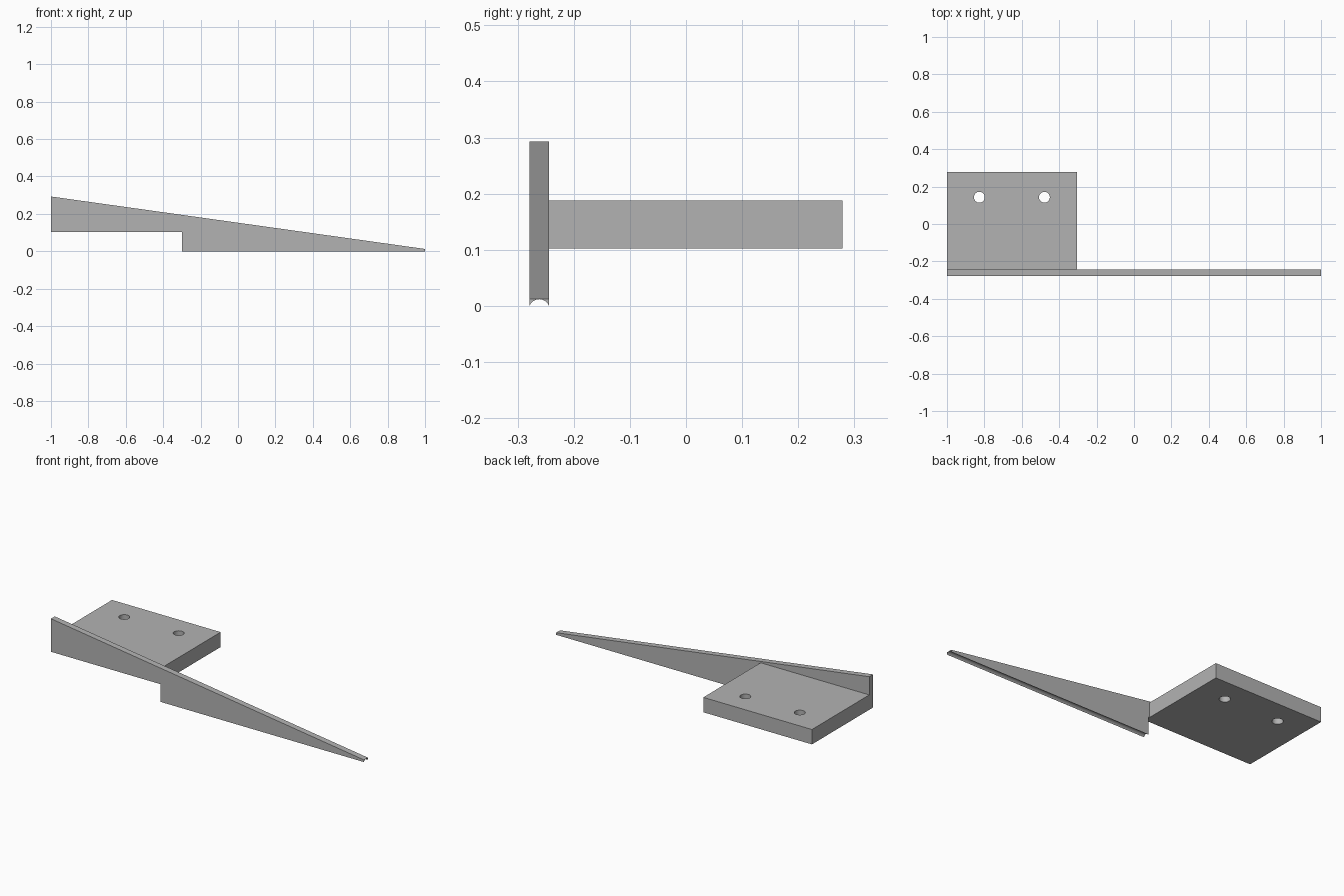
import bpy
import bmesh
import math

cube = bpy.data.objects.get("Cube")
if cube:
    bpy.data.objects.remove(cube, do_unlink=True)

# Single grey finish
GREY = (0.45, 0.45, 0.45, 1.0)
grey = bpy.data.materials.new("plain grey")
grey.use_nodes = True
grey.diffuse_color = GREY
grey.node_tree.nodes["Principled BSDF"].inputs["Base Color"].default_value = GREY


def extrude(name, outline, direction):
    """Solid made by pushing a closed 3D outline along a direction."""
    bm = bmesh.new()
    face = bm.faces.new([bm.verts.new(p) for p in outline])
    result = bmesh.ops.extrude_face_region(bm, geom=[face])
    moved = [v for v in result["geom"] if isinstance(v, bmesh.types.BMVert)]
    bmesh.ops.translate(bm, verts=moved, vec=direction)
    bmesh.ops.recalc_face_normals(bm, faces=bm.faces)
    mesh = bpy.data.meshes.new(name)
    bm.to_mesh(mesh)
    bm.free()
    mesh.materials.append(grey)
    obj = bpy.data.objects.new(name, mesh)
    bpy.context.collection.objects.link(obj)
    return obj


def cylinder(name, radius, depth, location, rotation=(0, 0, 0), sides=32):
    bpy.ops.mesh.primitive_cylinder_add(vertices=sides, radius=radius, depth=depth,
                                        location=location, rotation=rotation)
    obj = bpy.context.object
    obj.name = name
    obj.hide_render = True
    obj.data.materials.append(grey)
    return obj


def select(obj):
    bpy.ops.object.select_all(action="DESELECT")
    obj.select_set(True)
    bpy.context.view_layer.objects.active = obj


def cut(obj, cutter):
    """Subtract the cutter and discard it."""
    mod = obj.modifiers.new("cut", "BOOLEAN")
    mod.operation = "DIFFERENCE"
    mod.solver = "EXACT"
    mod.object = cutter
    select(obj)
    bpy.ops.object.modifier_apply(modifier=mod.name)
    bpy.data.objects.remove(cutter, do_unlink=True)


FRONT, INNER, BACK = -0.279, -0.244, 0.279
LEDGE = 0.102

# Tapered blade with a stepped underside
profile = [(-1, LEDGE), (-0.3, LEDGE), (-0.3, 0), (1, 0), (1, 0.0125), (-1, 0.293)]
blade = extrude("tapered_blade", [(x, FRONT, z) for x, z in profile],
                (0, INNER - FRONT, 0))

# Rounded groove along the blade's lower edge
cut(blade, cylinder("groove_cutter", 0.0186, 1.6, (0.4, (FRONT + INNER) / 2, -0.0067),
                    (0, math.pi / 2, 0), 48))

# Mounting plate with two screw holes
corners = [(-1, INNER), (-0.306, INNER), (-0.306, BACK), (-1, BACK)]
plate = extrude("mounting_plate", [(x, y, LEDGE) for x, y in corners], (0, 0, 0.086))
for x in (-0.827, -0.479):
    cut(plate, cylinder("hole_cutter", 0.029, 0.4, (x, 0.143, 0.14)))

for part in (blade, plate):
    select(part)
    bpy.ops.object.shade_smooth_by_angle(angle=math.radians(30))
